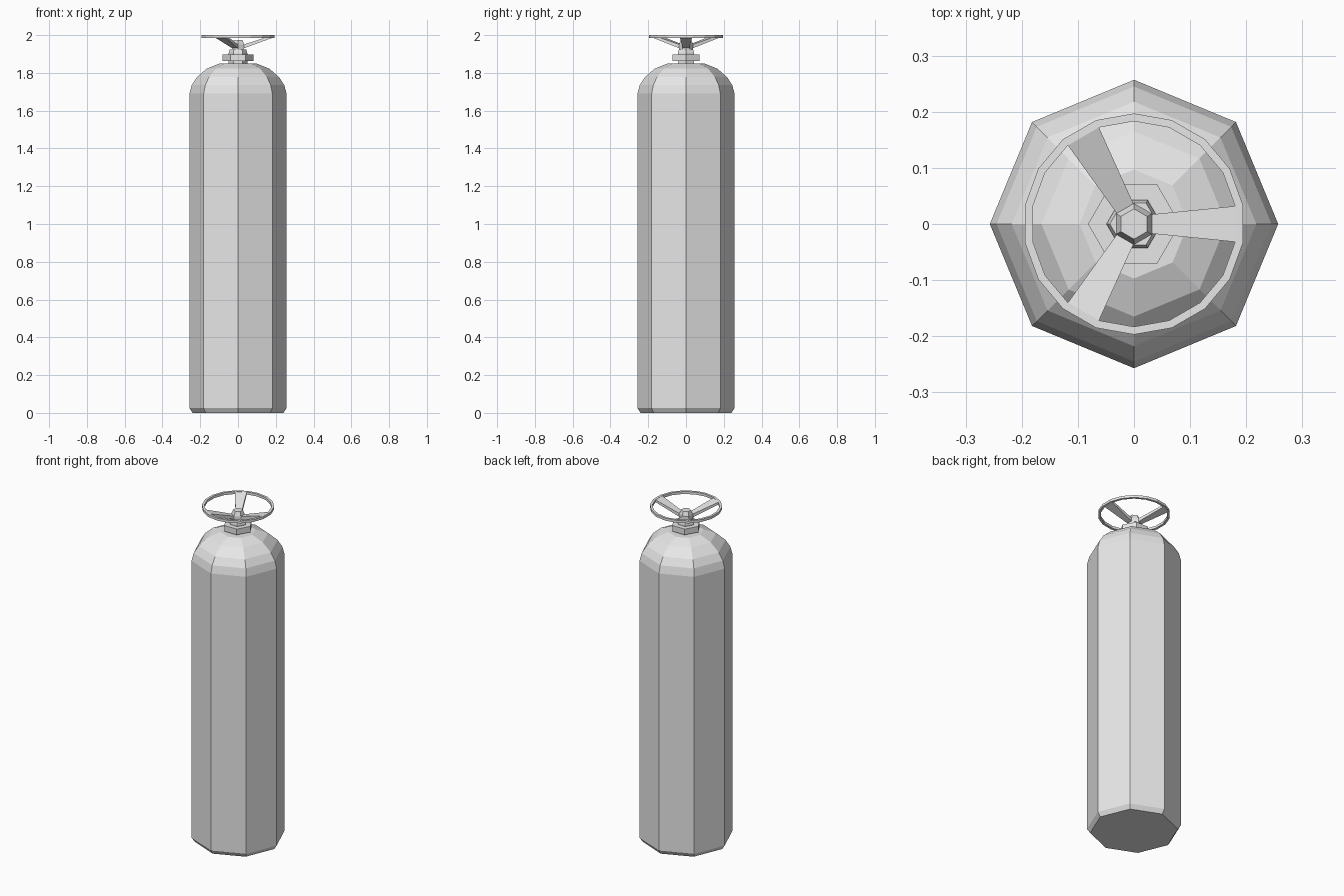
import bpy
import bmesh
from math import cos, sin, pi, radians

cube = bpy.data.objects.get("Cube")
if cube:
    bpy.data.objects.remove(cube)

steel = bpy.data.materials.new("light_grey_metal")
steel.use_nodes = True
GREY = (0.8, 0.8, 0.8, 1)
steel.diffuse_color = GREY
steel.node_tree.nodes["Principled BSDF"].inputs["Base Color"].default_value = GREY


def finish(name, bm):
    bmesh.ops.recalc_face_normals(bm, faces=bm.faces)
    mesh = bpy.data.meshes.new(name)
    bm.to_mesh(mesh)
    bm.free()
    mesh.materials.append(steel)
    obj = bpy.data.objects.new(name, mesh)
    bpy.context.collection.objects.link(obj)
    return obj


def lathe(name, profile, sides, start=0.0, closed=False):
    """Turn (radius, height) points into a faceted solid or a closed ring."""
    bm = bmesh.new()
    rings = [[bm.verts.new((r * cos(start + 2 * pi * i / sides),
                            r * sin(start + 2 * pi * i / sides), z))
              for i in range(sides)] for r, z in profile]
    pairs = list(zip(rings, rings[1:]))
    if closed:
        pairs.append((rings[-1], rings[0]))
    else:
        bm.faces.new(rings[0])
        bm.faces.new(rings[-1])
    for low, high in pairs:
        for i in range(sides):
            j = (i + 1) % sides
            bm.faces.new((low[i], low[j], high[j], high[i]))
    return finish(name, bm)


def spoke(name, angle):
    """Tapered bar rising from a hub side to the rim."""
    bm = bmesh.new()
    ends = []
    for r, half, low, high in ((0.030, 0.017, 1.93, 1.95), (0.181, 0.032, 1.985, 1.999)):
        ends.append([bm.verts.new((r, y, z)) for y, z in
                     ((-half, low), (half, low), (half, high), (-half, high))])
    inner, outer = ends
    bm.faces.new(inner)
    bm.faces.new(outer)
    for i in range(4):
        j = (i + 1) % 4
        bm.faces.new((inner[i], inner[j], outer[j], outer[i]))
    finish(name, bm).rotation_euler.z = angle


# Octagonal tank with chamfered foot and domed shoulder
lathe("tank_body", [(0.24, 0), (0.257, 0.025), (0.257, 1.69), (0.245, 1.735),
                    (0.218, 1.777), (0.165, 1.823), (0.097, 1.85)], 8)

# Hexagonal valve neck, nut and handwheel hub
lathe("valve_neck", [(0.049, 1.845), (0.049, 1.905), (0.043, 1.925)], 6)
lathe("valve_nut", [(0.082, 1.862), (0.082, 1.897)], 6)
lathe("wheel_hub", [(0.037, 1.92), (0.037, 1.95), (0.027, 1.975)], 6, pi / 2)

# Handwheel rim and its three spokes
lathe("wheel_rim", [(0.183, 1.985), (0.197, 1.985), (0.197, 2.0), (0.183, 2.0)],
      18, pi / 2, closed=True)
for n in range(3):
    spoke(f"wheel_spoke_{n + 1}", radians(120 * n))
